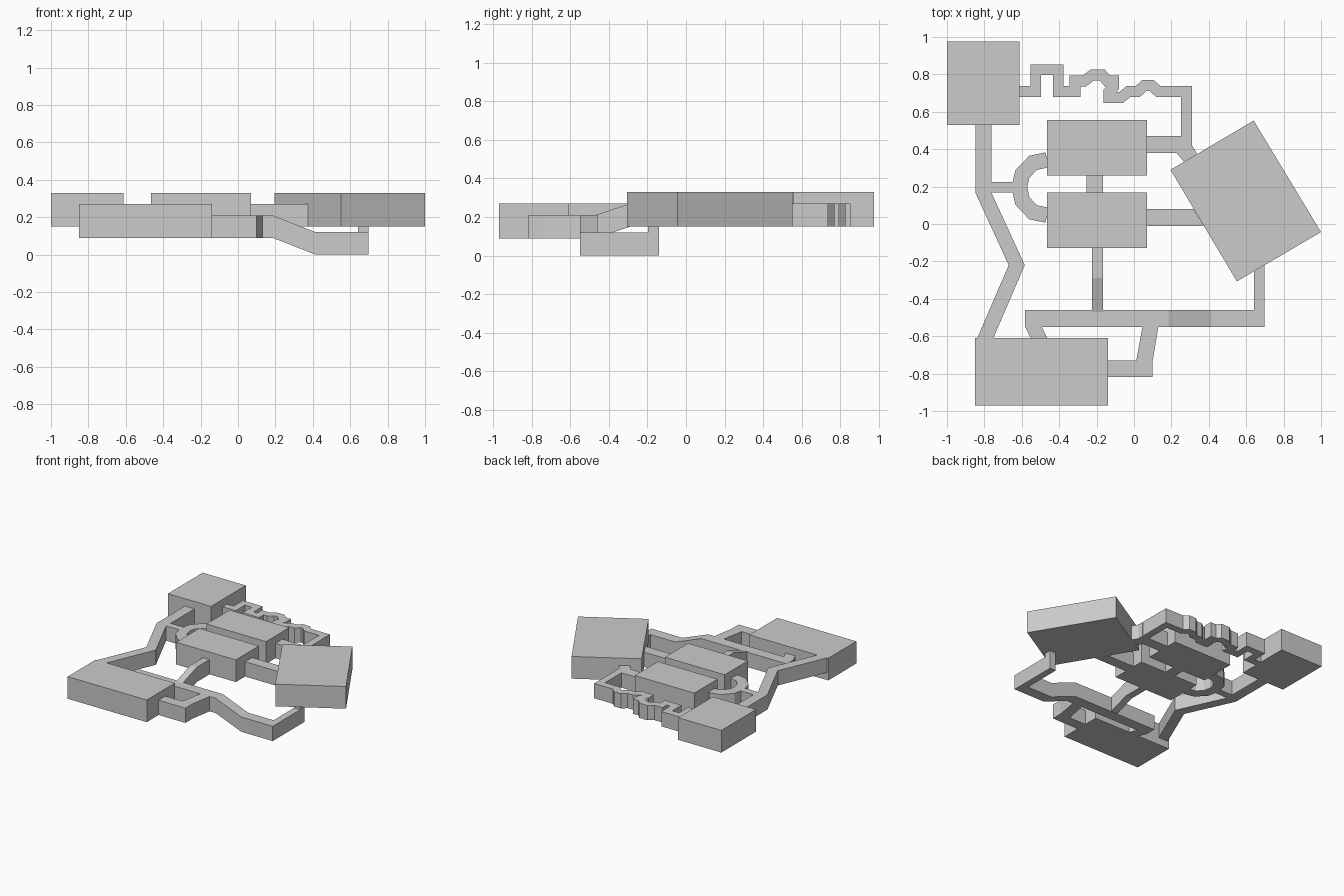
import bpy, bmesh, math
from mathutils import Vector

if "Cube" in bpy.data.objects:
    bpy.data.objects.remove(bpy.data.objects["Cube"])

grey = bpy.data.materials.new("plain grey")
grey.diffuse_color = (0.6, 0.6, 0.6, 1)
grey.use_nodes = True
grey.node_tree.nodes["Principled BSDF"].inputs["Base Color"].default_value = grey.diffuse_color
UPPER, MID, LOW = 0.15, 0.09, 0.0      # floor levels
HALL, ROOM = 0.12, 0.18                # heights


def finish(name, bm):
    bmesh.ops.recalc_face_normals(bm, faces=bm.faces)
    me = bpy.data.meshes.new(name)
    bm.to_mesh(me)
    bm.free()
    me.materials.append(grey)
    bpy.context.collection.objects.link(bpy.data.objects.new(name, me))


def prism(name, pts, z, h):
    """Extrude a floor outline upwards."""
    bm = bmesh.new()
    f = bm.faces.new([bm.verts.new((x, y, z)) for x, y in pts])
    top = bmesh.ops.extrude_face_region(bm, geom=[f])
    for v in top["geom"]:
        if isinstance(v, bmesh.types.BMVert):
            v.co.z += h
    finish(name, bm)


def box(name, x0, x1, y0, y1, z, h):
    prism(name, [(x0, y0), (x1, y0), (x1, y1), (x0, y1)], z, h)


def hall(name, pts, width, shift=None):
    """Sweep a rectangular corridor along (x, y, floor) points.
    Corners are mitred unless a fixed sideways shift is given."""
    bm = bmesh.new()
    rings = []
    n = len(pts)
    for i, (x, y, z) in enumerate(pts):
        if shift:
            off = Vector(shift)
        else:
            p = Vector((x, y))
            dirs = []
            if i > 0:
                dirs.append((p - Vector(pts[i - 1][:2])).normalized())
            if i < n - 1:
                dirs.append((Vector(pts[i + 1][:2]) - p).normalized())
            normals = [Vector((-d.y, d.x)) for d in dirs]
            m = sum(normals, Vector((0, 0))).normalized()
            off = m * (width / 2 / m.dot(normals[0]))
        rings.append([bm.verts.new((x + s * off.x, y + s * off.y, z + h))
                      for s, h in ((-1, 0), (1, 0), (1, HALL), (-1, HALL))])
    for a, b in zip(rings, rings[1:]):
        for k in range(4):
            j = (k + 1) % 4
            bm.faces.new((a[k], a[j], b[j], b[k]))
    bm.faces.new(rings[0])
    bm.faces.new(rings[-1])
    finish(name, bm)


def level(pts, z):
    return [(x, y, z) for x, y in pts]


# rooms
box("northwest_room", -1, -0.613, 0.53, 0.975, UPPER, ROOM)
box("centre_north_room", -0.465, 0.07, 0.26, 0.557, UPPER, ROOM)
box("centre_south_room", -0.465, 0.07, -0.128, 0.168, UPPER, ROOM)
box("southwest_room", -0.85, -0.14, -0.97, -0.61, MID, ROOM)
prism("tilted_east_room", [(0.64, 0.553), (0.195, 0.29), (0.55, -0.307), (1, -0.043)], UPPER, ROOM)

# west corridor, kinked, with the branch to the ring
hall("west_corridor", level([(-0.805, 0.53), (-0.805, 0.167), (-0.627, -0.22), (-0.795, -0.61)], UPPER),
     0, shift=(0.043, 0))
prism("ring_branch", [(-0.79, 0.168), (-0.65, 0.168), (-0.65, 0.225), (-0.763, 0.225), (-0.763, 0.168)], UPPER, HALL)

# half ring joining the two centre rooms
ring = [(-0.465, 0.343), (-0.54, 0.327), (-0.597, 0.267), (-0.613, 0.197)]
ring += [(x, 0.39 - y) for x, y in reversed(ring[:-1])]
hall("half_ring", level(ring, UPPER), 0.082)

# corridors around the centre rooms
box("centre_link", -0.255, -0.165, 0.168, 0.26, UPPER, HALL)
prism("centre_south_to_east", [(0.07, -0.01), (0.373, -0.01), (0.319, 0.08), (0.07, 0.08)], UPPER, HALL)
prism("centre_north_to_east", [(0.07, 0.47), (0.31, 0.47), (0.31, 0.42), (0.338, 0.374),
                               (0.267, 0.332), (0.228, 0.38), (0.07, 0.38)], UPPER, HALL)
hall("south_ramp", [(-0.195, -0.128, UPPER), (-0.195, -0.29, UPPER), (-0.195, -0.47, MID)], 0.058)

# winding northern passage
hall("winding_passage", level([
    (-0.613, 0.708), (-0.525, 0.708), (-0.525, 0.825), (-0.405, 0.825), (-0.405, 0.708),
    (-0.315, 0.708), (-0.315, 0.765), (-0.265, 0.765), (-0.222, 0.797), (-0.17, 0.797),
    (-0.143, 0.765), (-0.108, 0.765), (-0.108, 0.733), (-0.135, 0.705), (-0.135, 0.677),
    (-0.068, 0.677), (-0.03, 0.708), (0.02, 0.708), (0.055, 0.74), (0.095, 0.74),
    (0.13, 0.708), (0.28, 0.708), (0.28, 0.47)], UPPER), 0.058)

# long southern corridor stepping down to the lowest level
hall("south_corridor", [(-0.583, -0.505, MID), (0.185, -0.505, MID), (0.415, -0.505, LOW), (0.697, -0.505, LOW)], 0.09)
hall("southwest_branch", level([(-0.538, -0.55), (-0.508, -0.61)], MID), 0, shift=(0.044, 0))
prism("southwest_loop", [(-0.14, -0.818), (0.1, -0.818), (0.1, -0.73), (0.13, -0.55),
                         (0.045, -0.55), (0.012, -0.73), (-0.14, -0.73)], MID, HALL)
box("low_east_corridor", 0.642, 0.697, -0.46, -0.14, LOW, HALL)
box("riser_shaft", 0.642, 0.697, -0.197, -0.14, LOW + HALL, UPPER - HALL)
